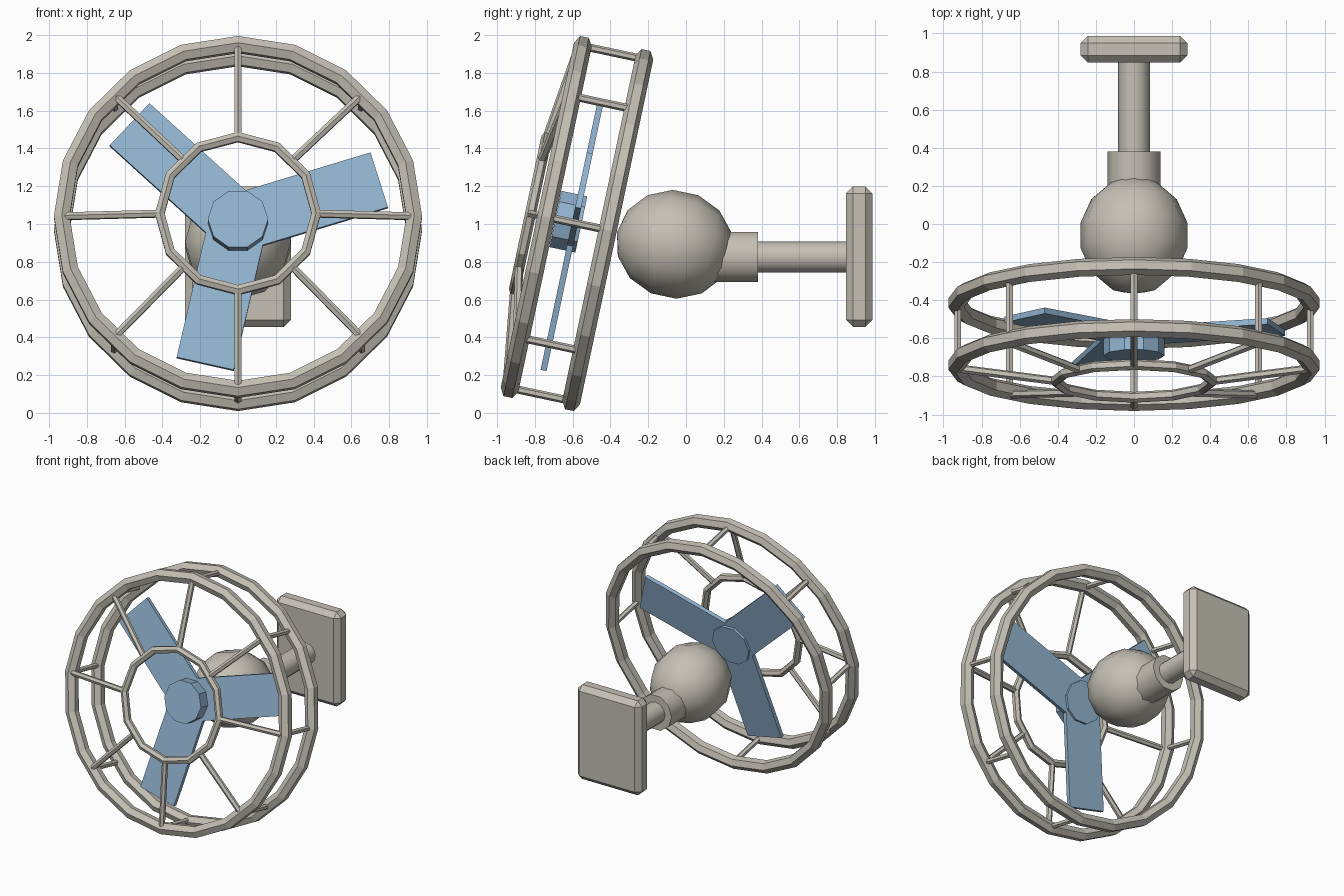
import bpy, bmesh, math
from mathutils import Matrix, Vector

if "Cube" in bpy.data.objects:
    bpy.data.objects.remove(bpy.data.objects["Cube"])

def mat(name, c):
    m = bpy.data.materials.new(name)
    m.diffuse_color = (*c, 1)
    m.use_nodes = True
    m.node_tree.nodes["Principled BSDF"].inputs["Base Color"].default_value = m.diffuse_color
    return m

BEIGE = mat("warm_grey", (0.56, 0.53, 0.465))
BLUE = mat("soft_blue", (0.29, 0.46, 0.64))

# Fan frame: local z is the forward axis, local y is up, tilted back 12 degrees
FAN = Matrix.Translation((0, -0.74, 1.037)) @ Matrix.Rotation(math.radians(78), 4, 'X')
# Mount frame: local z points straight back along +y
BACK = Matrix.Translation((0, 0, 0.825)) @ Matrix.Rotation(math.radians(-90), 4, 'X')

def finish(name, bm, material, matrix=None, smooth=None):
    bmesh.ops.recalc_face_normals(bm, faces=bm.faces)
    me = bpy.data.meshes.new(name)
    bm.to_mesh(me)
    bm.free()
    me.materials.append(material)
    ob = bpy.data.objects.new(name, me)
    bpy.context.collection.objects.link(ob)
    if matrix:
        ob.matrix_world = matrix
    if smooth:
        bpy.ops.object.select_all(action='DESELECT')
        ob.select_set(True)
        bpy.context.view_layer.objects.active = ob
        bpy.ops.object.shade_smooth_by_angle(angle=math.radians(smooth))
    return ob

def ring(name, major, minor, sides, depth):
    """Hexagonal tube bent into a polygon ring, flat side outwards."""
    bm = bmesh.new()
    loops = []
    for i in range(sides):
        a = 2 * math.pi * i / sides
        loop = []
        for j in range(6):
            t = math.pi / 6 + math.pi / 3 * j
            r = major + minor * math.cos(t)
            loop.append(bm.verts.new((r * math.cos(a), r * math.sin(a), depth + minor * math.sin(t))))
        loops.append(loop)
    for i in range(sides):
        p, q = loops[i], loops[(i + 1) % sides]
        for j in range(6):
            k = (j + 1) % 6
            bm.faces.new((p[j], q[j], q[k], p[k]))
    return finish(name, bm, BEIGE, FAN)

def rod(bm, p, q, radius, sides):
    p, q = Vector(p), Vector(q)
    m = Matrix.Translation((p + q) / 2) @ (q - p).to_track_quat('Z', 'Y').to_matrix().to_4x4()
    bmesh.ops.create_cone(bm, cap_ends=True, segments=sides, radius1=radius,
                          radius2=radius, depth=(q - p).length, matrix=m)

def cylinder(name, radius, sides, z0, z1, material, frame, smooth=None):
    bm = bmesh.new()
    bmesh.ops.create_cone(bm, cap_ends=True, segments=sides, radius1=radius, radius2=radius,
                          depth=z1 - z0, matrix=Matrix.Translation((0, 0, (z0 + z1) / 2)))
    # put a corner on the local x axis
    v = min(bm.verts, key=lambda v: abs(math.atan2(v.co.y, v.co.x)))
    bmesh.ops.rotate(bm, verts=bm.verts, matrix=Matrix.Rotation(-math.atan2(v.co.y, v.co.x), 3, 'Z'))
    return finish(name, bm, material, frame, smooth)

# Cage rings
ring("cage_front_ring", 0.933, 0.048, 20, 0.0)
ring("cage_rear_ring", 0.933, 0.048, 20, -0.333)
ring("grille_inner_ring", 0.414, 0.029, 12, 0.085)

# Grille spokes and the struts between the two cage rings
for i in range(8):
    c, s = math.cos(math.pi / 4 * i), math.sin(math.pi / 4 * i)
    bm = bmesh.new()
    rod(bm, (0.415 * c, 0.415 * s, 0.085), (0.913 * c, 0.913 * s, 0.02), 0.022, 6)
    finish("grille_spoke", bm, BEIGE, FAN)
    bm = bmesh.new()
    rod(bm, (0.925 * c, 0.925 * s, 0), (0.925 * c, 0.925 * s, -0.333), 0.021, 6)
    finish("cage_strut", bm, BEIGE, FAN)

# Hub and three flat blades
cylinder("fan_hub", 0.16, 10, -0.19, -0.05, BLUE, FAN)
for i in range(3):
    bm = bmesh.new()
    bmesh.ops.create_cube(bm, size=1, matrix=Matrix.Rotation(0.3 + 2 * math.pi / 3 * i, 4, 'Z')
                          @ Matrix.Translation((0.415, 0, -0.155))
                          @ Matrix.Diagonal((0.735, 0.31, 0.032, 1)))
    finish("fan_blade", bm, BLUE, FAN)

# Egg-shaped motor housing on the tilted axis
bm = bmesh.new()
bmesh.ops.create_uvsphere(bm, u_segments=12, v_segments=7, radius=1)
bmesh.ops.scale(bm, vec=(0.287, 0.287, 0.312), verts=bm.verts)
finish("motor_housing", bm, BEIGE, FAN @ Matrix.Translation((0, 0, -0.695)), 60)

# Collar, arm and wall plate
cylinder("mount_collar", 0.14, 10, 0.1, 0.38, BEIGE, BACK, 40)
cylinder("mount_arm", 0.083, 12, 0.3, 0.87, BEIGE, BACK, 40)
bm = bmesh.new()
bmesh.ops.create_cube(bm, size=1, matrix=Matrix.Translation((0, 0.917, 0.827))
                      @ Matrix.Diagonal((0.56, 0.14, 0.745, 1)))
bmesh.ops.bevel(bm, geom=bm.edges[:], offset=0.038, segments=1, affect='EDGES')
finish("wall_plate", bm, BEIGE)
